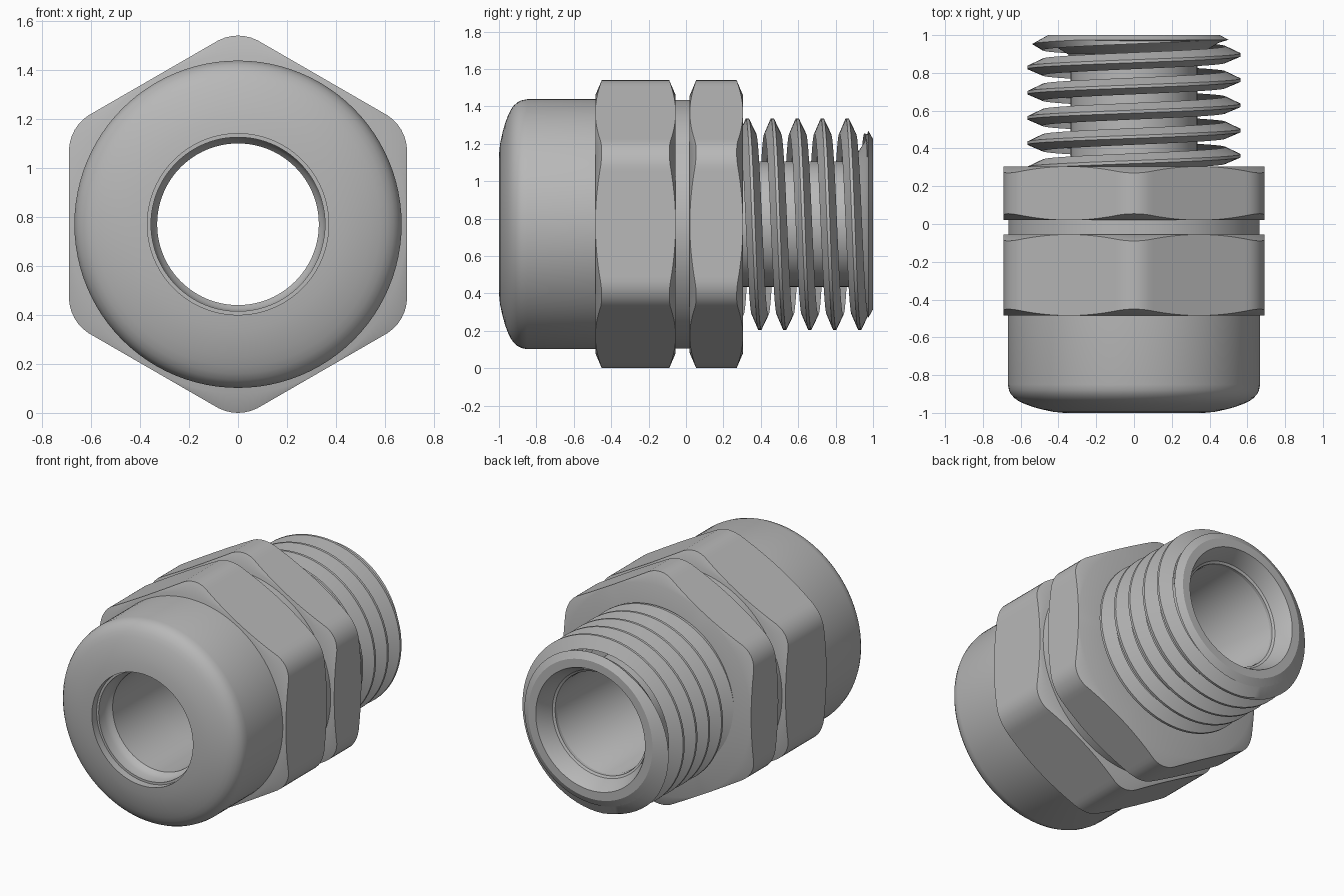
import bpy, bmesh
from math import sin, cos, pi, radians, sqrt, tan

cube = bpy.data.objects.get("Cube")
if cube:
    bpy.data.objects.remove(cube, do_unlink=True)

CENTER = 0.77        # height of the axis, which runs along y
APOTHEM = 0.69       # half the width across the hexagon flats
CORNER = 0.77        # radius of the rounded hexagon corners
BORE = 0.33

grey = bpy.data.materials.new("light grey")
grey.use_nodes = True
COLOUR = (0.48, 0.48, 0.48, 1)
grey.diffuse_color = COLOUR
bsdf = next(n for n in grey.node_tree.nodes if n.type == "BSDF_PRINCIPLED")
bsdf.inputs["Base Color"].default_value = COLOUR
bsdf.inputs["Roughness"].default_value = 0.5


def polar(r, y, a):
    """Point around the axis; angle runs from up towards +x."""
    return (r * sin(a), y, CENTER + r * cos(a))


def loft(name, sections, closed):
    """Skin a row of equal sections; closed joins both directions."""
    bm = bmesh.new()
    grid = [[bm.verts.new(p) for p in s] for s in sections]
    n, m = len(grid), len(grid[0])
    for i in range(n if closed else n - 1):
        for j in range(m if closed else m - 1):
            a, b = grid[i], grid[(i + 1) % n]
            k = (j + 1) % m
            bm.faces.new((a[j], a[k], b[k], b[j]))
    bmesh.ops.remove_doubles(bm, verts=bm.verts, dist=0.00005)
    bmesh.ops.dissolve_degenerate(bm, edges=bm.edges, dist=0.00005)
    if closed:
        bmesh.ops.recalc_face_normals(bm, faces=bm.faces)
    else:
        # Open shells must face away from the axis
        bm.normal_update()
        out = 0
        for f in bm.faces:
            c = f.calc_center_median()
            out += f.normal.x * c.x + f.normal.z * (c.z - CENTER)
        if out < 0:
            bmesh.ops.reverse_faces(bm, faces=bm.faces)
    mesh = bpy.data.meshes.new(name)
    bm.to_mesh(mesh)
    bm.free()
    mesh.materials.append(grey)
    obj = bpy.data.objects.new(name, mesh)
    bpy.context.collection.objects.link(obj)
    bpy.ops.object.select_all(action="DESELECT")
    obj.select_set(True)
    bpy.context.view_layer.objects.active = obj
    bpy.ops.object.shade_smooth_by_angle(angle=radians(28))
    return obj


def lathe(name, profile, steps=96):
    """Turn a closed (radius, y) profile around the axis."""
    angles = [2 * pi * i / steps for i in range(steps)]
    return loft(name, [[polar(r, y, a) for r, y in profile] for a in angles], True)


def hex_radius(a):
    """Radius of a hexagon with filleted corners, one corner pointing up."""
    t = abs((a + pi / 6) % (pi / 3) - pi / 6)      # angle from nearest corner
    tip = APOTHEM / cos(pi / 6)
    fillet = (tip - CORNER) / (1 / cos(pi / 6) - 1)
    mid = tip - fillet / cos(pi / 6)               # fillet centre
    arc = mid * cos(t) + sqrt(max(0, fillet ** 2 - (mid * sin(t)) ** 2))
    flat = APOTHEM / cos(pi / 6 - t)
    half = fillet * tan(pi / 6)
    end_x = tip - half * cos(pi / 3 - 0) * sqrt(3)
    end_y = half * 0.5
    return arc if t < math_angle(end_x, end_y) else flat


def math_angle(x, y):
    from math import atan2
    return atan2(y, x)


def hex_nut(name, front, back, depth=0.034):
    """Hexagonal ring whose corners are turned down by a cone at both ends."""
    sections = []
    steps = 180
    for i in range(steps):
        a = 2 * pi * i / steps
        r = hex_radius(a)
        drop = depth * (r - APOTHEM) / (CORNER - APOTHEM) + 0.0005
        profile = [(BORE + 0.01, front), (APOTHEM - 0.001, front), (r, front + drop),
                   (r, back - drop), (APOTHEM - 0.001, back), (BORE + 0.01, back)]
        sections.append([polar(q, y, a) for q, y in profile])
    return loft(name, sections, True)


# Domed clamping cap with a stepped mouth
lathe("sealing_cap", [
    (0.37, -1.0), (0.43, -0.994), (0.49, -0.981), (0.54, -0.967), (0.58, -0.952),
    (0.61, -0.938), (0.635, -0.92), (0.652, -0.9), (0.662, -0.88), (0.668, -0.85),
    (0.668, -0.4), (BORE, -0.4), (BORE, -0.84), (0.345, -0.86),
    (0.355, -0.89), (0.355, -0.95), (0.37, -0.95)])

# Hexagonal grips with the round collar between them
hex_nut("cap_hexagon", -0.485, -0.055)
hex_nut("body_hexagon", 0.02, 0.305)
lathe("collar", [(0.34, -0.1), (0.665, -0.1), (0.665, 0.1), (0.34, 0.1)])

# Bore tube with a flared, chamfered end
lathe("bore_tube", [
    (BORE, -0.4), (BORE, 0.86), (0.4, 1.0), (0.455, 1.0), (0.5, 0.975),
    (0.45, 0.96), (0.335, 0.89), (0.335, -0.4)])

# Right-handed thread ridge, trimmed by the end chamfer
PITCH, TURN_STEPS = 0.1335, 72
RIDGE = [(0.485, -0.042), (0.565, -0.008), (0.565, 0.008), (0.485, 0.046)]
coils = []
for i in range(-TURN_STEPS, int(5.4 * TURN_STEPS)):
    a = 2 * pi * i / TURN_STEPS
    section = []
    for r, dy in RIDGE:
        y = min(1.0, 0.328 + PITCH * i / TURN_STEPS + dy)
        section.append(polar(min(r, 0.455 + 1.8 * (1 - y)), y, a))
    coils.append(section)
loft("thread", coils, False)
